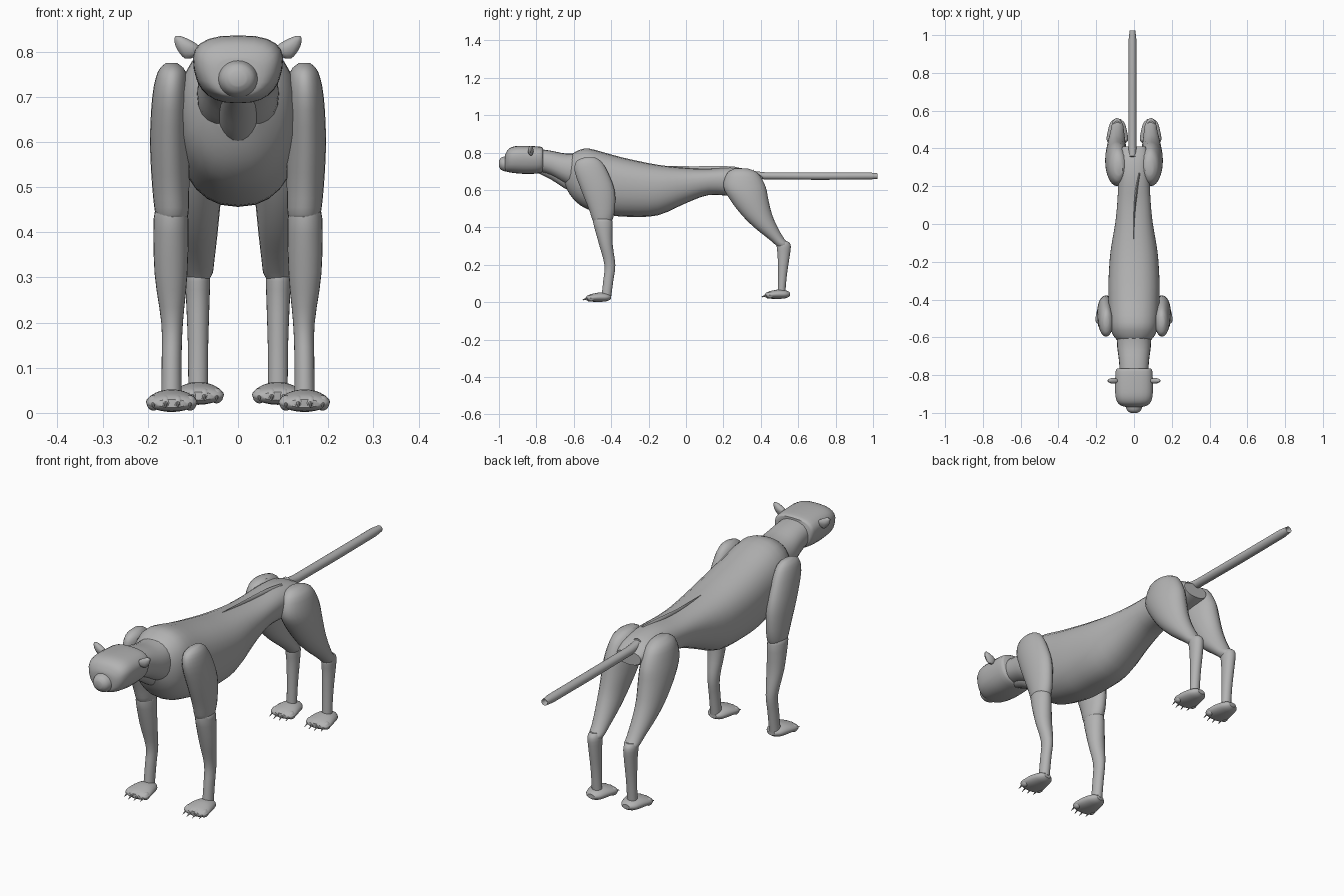
import bpy, bmesh, math
from mathutils import Vector

old = bpy.data.objects.get("Cube")
if old:
    bpy.data.objects.remove(old, do_unlink=True)

GREY = (0.45, 0.45, 0.45, 1)
coat = bpy.data.materials.new("plain grey")
coat.use_nodes = True
coat.diffuse_color = GREY
coat.node_tree.nodes["Principled BSDF"].inputs["Base Color"].default_value = GREY


def finish(name, bm):
    bmesh.ops.recalc_face_normals(bm, faces=bm.faces)
    mesh = bpy.data.meshes.new(name)
    bm.to_mesh(mesh)
    bm.free()
    obj = bpy.data.objects.new(name, mesh)
    bpy.context.collection.objects.link(obj)
    mesh.materials.append(coat)
    bpy.ops.object.select_all(action="DESELECT")
    obj.select_set(True)
    bpy.context.view_layer.objects.active = obj
    bpy.ops.object.shade_smooth_by_angle(angle=math.radians(40))
    return obj


def refine(rows, steps):
    """Insert smooth in-between sections through the given ones."""
    out = []
    for i in range(len(rows) - 1):
        a, b = rows[max(i - 1, 0)], rows[i]
        c, d = rows[i + 1], rows[min(i + 2, len(rows) - 1)]
        for s in range(steps):
            t = s / steps
            out.append([q + t / 2 * (r - p + t * (2 * p - 5 * q + 4 * r - e
                        + t * (3 * (q - r) + e - p)))
                        for p, q, r, e in zip(a, b, c, d)])
    return out + [rows[-1]]


def loft(name, axis, rows, side=1, sides=24, power=2.0, taper=0.0, steps=3):
    """Skin oval sections: position along axis, x range, then the other range."""
    bm = bmesh.new()
    rings = []
    for pos, x0, x1, v0, v1 in refine(rows, steps):
        ring = []
        for k in range(sides):
            ang = math.tau * k / sides
            c, s = math.cos(ang), math.sin(ang)
            c = math.copysign(abs(c) ** (2 / power), c)
            s = math.copysign(abs(s) ** (2 / power), s)
            x = side * ((x0 + x1) / 2 + (x1 - x0) / 2 * c * (1 + taper * s))
            v = (v0 + v1) / 2 + (v1 - v0) / 2 * s
            ring.append(bm.verts.new((x, pos, v) if axis == "y" else (x, v, pos)))
        rings.append(ring)
    for r, q in zip(rings, rings[1:]):
        for k in range(sides):
            n = (k + 1) % sides
            bm.faces.new((r[k], r[n], q[n], q[k]))
    bm.faces.new(rings[0])
    bm.faces.new(rings[-1])
    return finish(name, bm)


def centred(rows):
    return [(p, -w, w, lo, hi) for p, w, lo, hi in rows]


def spike(name, base, tip, radius):
    bm = bmesh.new()
    base, tip = Vector(base), Vector(tip)
    d = tip - base
    bmesh.ops.create_cone(bm, cap_ends=True, segments=8, radius1=radius,
                          radius2=radius * 0.1, depth=d.length)
    bm.transform(d.to_track_quat("Z", "Y").to_matrix().to_4x4())
    bmesh.ops.translate(bm, verts=bm.verts, vec=(base + tip) / 2)
    return finish(name, bm)


def ball(name, centre, size):
    bm = bmesh.new()
    bmesh.ops.create_uvsphere(bm, u_segments=16, v_segments=10, radius=1)
    bmesh.ops.scale(bm, verts=bm.verts, vec=size)
    bmesh.ops.translate(bm, verts=bm.verts, vec=centre)
    return finish(name, bm)


# Torso, neck and throat
loft("torso", "y", centred([
    (-.65, .05, .63, .71), (-.62, .085, .575, .78), (-.58, .115, .53, .81),
    (-.52, .13, .495, .822), (-.4, .135, .465, .79), (-.3, .135, .457, .765),
    (-.15, .125, .465, .735), (0, .1, .53, .718), (.12, .088, .573, .714),
    (.25, .082, .57, .722), (.35, .08, .59, .705), (.41, .06, .61, .67)]),
    power=2.3, taper=.08)
loft("neck", "y", centred([
    (-.79, .075, .7, .82), (-.72, .08, .675, .81),
    (-.64, .09, .63, .795), (-.56, .09, .6, .8)]), power=2.3)
loft("throat", "y", centred([
    (-.79, .03, .69, .76), (-.72, .042, .655, .74),
    (-.65, .045, .61, .72), (-.59, .035, .58, .7)]))

# Head, muzzle and mouth
loft("head", "y", centred([
    (-.765, .085, .7, .825), (-.78, .095, .69, .832), (-.85, .098, .686, .836),
    (-.91, .096, .69, .835), (-.945, .085, .695, .822), (-.962, .065, .7, .8),
    (-.968, .045, .71, .785)]), power=2.6, taper=.14)
loft("muzzle", "y", centred([
    (-.93, .05, .695, .79), (-.97, .043, .7, .78),
    (-.99, .034, .71, .772), (-1, .018, .725, .757)]))
ball("lower_lip", (0, -.985, .72), (.022, .012, .005))

# Tail and the narrow ridge on the rear of the back
loft("tail", "y", [
    (.36, -.028, .012, .675, .71), (.42, -.028, .012, .657, .695),
    (.98, -.028, .012, .656, .694), (1, -.018, .002, .665, .685)], steps=2)
loft("back_ridge", "y", [
    (-.11, -.004, -.002, .715, .729), (.05, -.002, .005, .705, .727),
    (.18, .006, .02, .7, .729), (.27, .024, .034, .7, .724)], sides=8)


def paw(label, side, cx, heel, floor):
    shape = [(0, .018, .015, .035), (.02, .038, .004, .045), (.06, .05, 0, .05),
             (.1, .057, .001, .043), (.12, .052, .003, .036), (.13, .035, .01, .028)]
    loft(label + "_paw", "y",
         [(heel - d, cx - w, cx + w, floor + lo, floor + hi) for d, w, lo, hi in shape], side)
    # Toes and claws
    for i in range(4):
        off = (i - 1.5) * .027
        x = side * (cx + off)
        y = heel - .118 + abs(off) * .35
        ball(label + "_toe", (x, y, floor + .02), (.015, .02, .017))
        spike(label + "_claw", (x, y - .01, floor + .022), (x, y - .042, floor + .009), .006)


for side, word in ((1, "left"), (-1, "right")):
    # Ear
    bm_rows = [(.785, .105, .118, -.833, -.823), (.795, .085, .128, -.842, -.818),
               (.812, .085, .138, -.845, -.815), (.828, .11, .141, -.84, -.82),
               (.835, .128, .138, -.833, -.826)]
    loft(word + "_ear", "z", bm_rows, side, sides=12)

    # Front leg
    front = word + "_front"
    loft(front + "_upper_leg", "z", [
        (.775, .135, .16, -.54, -.49), (.755, .115, .178, -.585, -.455),
        (.7, .108, .19, -.595, -.42), (.6, .107, .195, -.56, -.382),
        (.5, .108, .19, -.52, -.38), (.44, .11, .183, -.5, -.393),
        (.425, .12, .175, -.485, -.405)], side)
    loft(front + "_lower_leg", "z", [
        (.45, .12, .178, -.485, -.405), (.43, .11, .187, -.497, -.393),
        (.31, .112, .185, -.465, -.392), (.2, .122, .17, -.436, -.378),
        (.12, .125, .169, -.442, -.388), (.03, .125, .17, -.452, -.4)], side)
    paw(front, side, .147, -.402, .002)

    # Rear leg
    rear = word + "_rear"
    loft(rear + "_thigh", "z", [
        (.715, .06, .1, .26, .33), (.69, .04, .13, .22, .385),
        (.62, .028, .148, .2, .425), (.55, .028, .153, .235, .44),
        (.47, .038, .148, .295, .46), (.4, .045, .138, .365, .49),
        (.34, .052, .125, .44, .525), (.31, .056, .12, .475, .55),
        (.295, .065, .112, .49, .545)], side)
    loft(rear + "_lower_leg", "z", [
        (.325, .07, .11, .5, .545), (.305, .062, .118, .485, .56),
        (.25, .063, .115, .49, .555), (.15, .066, .111, .492, .54),
        (.04, .067, .11, .49, .53)], side)
    paw(rear, side, .088, .555, .018)
